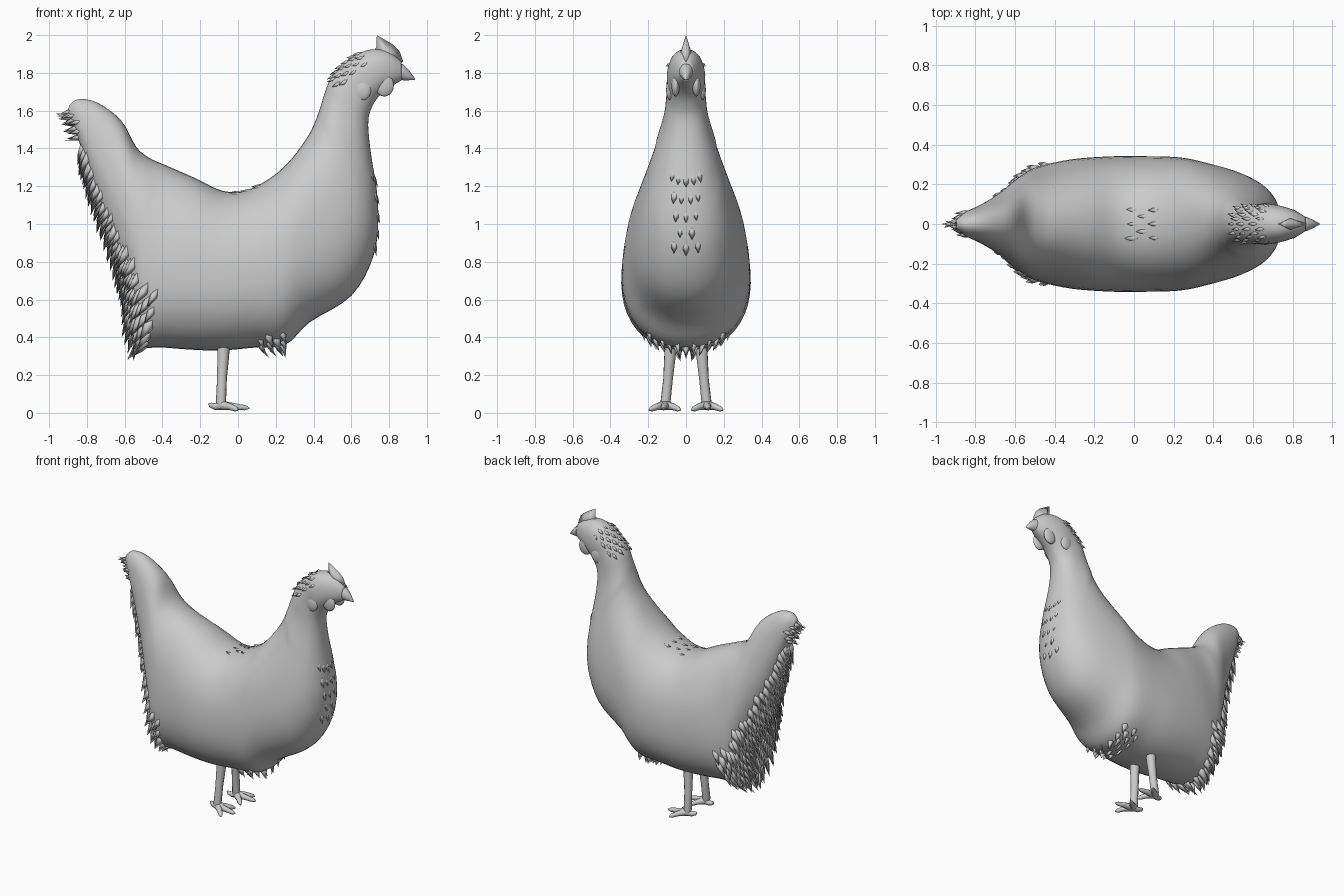
import bpy, bmesh, math, random
from mathutils import Vector

if "Cube" in bpy.data.objects:
    bpy.data.objects.remove(bpy.data.objects["Cube"])

random.seed(4)

# rings from tail to face: top x, top z, bottom x, bottom z, half width
RINGS = [
    (-.895, 1.625, -.90, 1.58, .02), (-.85, 1.66, -.85, 1.46, .06),
    (-.75, 1.645, -.795, 1.28, .095), (-.62, 1.55, -.725, 1.05, .15),
    (-.54, 1.41, -.64, .80, .22), (-.47, 1.35, -.59, .60, .26),
    (-.38, 1.31, -.545, .37, .29), (-.22, 1.24, -.38, .345, .325),
    (-.08, 1.175, -.12, .33, .34), (.05, 1.18, .08, .345, .34),
    (.18, 1.25, .25, .36, .335), (.27, 1.33, .38, .48, .315),
    (.34, 1.42, .60, .62, .27), (.39, 1.50, .72, .84, .22),
    (.43, 1.60, .742, 1.10, .165), (.455, 1.68, .70, 1.40, .12),
    (.49, 1.77, .69, 1.55, .105), (.55, 1.84, .715, 1.63, .10),
    (.63, 1.90, .75, 1.68, .10), (.72, 1.925, .80, 1.72, .085),
    (.80, 1.91, .84, 1.745, .062), (.865, 1.86, .865, 1.76, .036)]
LAST = len(RINGS) - 1


def ring(u):
    # smooth interpolation between rings
    i = max(0, min(int(u), LAST - 1))
    t = u - i
    a, b, c, d = (RINGS[max(0, min(LAST, i + k))] for k in (-1, 0, 1, 2))
    return [.5 * (2 * q + (r - p) * t + (2 * p - 5 * q + 4 * r - s) * t * t
                  + (3 * q - p - 3 * r + s) * t ** 3) for p, q, r, s in zip(a, b, c, d)]


def surf(u, th):
    # point on the body, th = 0 along the back and pi along the belly
    tx, tz, bx, bz, w = ring(u)
    f = lambda v: math.copysign(abs(v) ** .9, v)
    c, s = f(math.cos(th)), f(math.sin(th))
    k = .08 if u < 14 else 0
    return Vector(((tx + bx) / 2 + (tx - bx) / 2 * c, w * s * (1 - k * c),
                   (tz + bz) / 2 + (tz - bz) / 2 * c))


def normal(u, th):
    e = .02
    n = (surf(u + e, th) - surf(u - e, th)).cross(surf(u, th + e) - surf(u, th - e)).normalized()
    tx, tz, bx, bz, w = ring(u)
    out = surf(u, th) - Vector(((tx + bx) / 2, 0, (tz + bz) / 2))
    return n if n.dot(out) > 0 else -n


def finish(name, bm, smooth=True):
    bmesh.ops.recalc_face_normals(bm, faces=bm.faces)
    me = bpy.data.meshes.new(name)
    bm.to_mesh(me)
    bm.free()
    for p in me.polygons:
        p.use_smooth = smooth
    ob = bpy.data.objects.new(name, me)
    bpy.context.collection.objects.link(ob)
    return ob


# body, neck, tail and head as one loft
bm = bmesh.new()
SEG = 48
loops = []
for i in range(LAST * 4 + 1):
    loops.append([bm.verts.new(surf(i / 4, j * 2 * math.pi / SEG)) for j in range(SEG)])
for a, b in zip(loops, loops[1:]):
    for j in range(SEG):
        k = (j + 1) % SEG
        bm.faces.new((a[j], a[k], b[k], b[j]))
bm.faces.new(loops[0])
bm.faces.new(loops[-1])
finish("body", bm)


def feather(bm, u, th, direction, length, width, lift):
    # pointed ridged scale lying on the body
    p, n = surf(u, th), normal(u, th)
    d = Vector(direction)
    d = (d - n * d.dot(n) * .8).normalized()
    side = d.cross(n).normalized()
    base = p - n * .012
    pts = [base - d * length * .5, base + side * width, base - side * width,
           p + d * length * .15 + n * lift * .75, p + d * length * .65 + n * lift,
           base + d * length * .2]
    top, l, r, m, tip, low = [bm.verts.new(q) for q in pts]
    for f in ((top, l, m), (top, m, r), (l, tip, m), (r, m, tip),
              (l, low, tip), (r, tip, low), (top, low, l), (top, r, low)):
        bm.faces.new(f)


def patch(name, u0, u1, du, th0, spread, step, direction, length, width, lift):
    # staggered rows of feathers, mirrored left and right
    bm = bmesh.new()
    rows = int((u1 - u0) / du) + 1
    for i in range(rows):
        u = u0 + i * du
        sp = spread(u)
        cols = [0] if i % 2 == 0 else []
        t = step if i % 2 == 0 else step / 2
        while t <= sp:
            cols += [t, -t]
            t += step
        for t in cols:
            k = random.uniform(.85, 1.15)
            feather(bm, u, th0 + t, direction, length * k, width * k, lift * k)
    finish(name, bm)


# feathers on the rear, tail tip, chest, back, nape and belly
patch("rear_feathers", 1.4, 6.4, .2, math.pi, lambda u: .45 + .13 * u, .22,
      (-.5, 0, -.85), .13, .03, .03)
patch("tail_feathers", .1, 1.3, .25, math.pi, lambda u: 1.6, .5,
      (-1, 0, -.25), .09, .018, .012)
patch("chest_feathers", 13.2, 14.5, .32, math.pi, lambda u: .2 + .3 * (u - 13), .25,
      (0, 0, -1), .08, .028, .008)
patch("back_feathers", 8.7, 9.6, .4, 0, lambda u: .3, .2,
      (-1, 0, 0), .08, .025, .007)
patch("nape_feathers", 16.2, 18.4, .4, 0, lambda u: 1.2, .45,
      (-.8, 0, -.6), .06, .016, .012)
patch("belly_feathers", 9.2, 10.1, .25, math.pi, lambda u: .6, .22,
      (.3, 0, -1), .08, .025, .02)


def blade(name, outline, width):
    # flat-sided fin in the middle plane: thick centre line, pointed edge
    bm = bmesh.new()
    edge = [bm.verts.new((x, 0, z)) for x, z in outline]
    cx = sum(p[0] for p in outline) / len(outline)
    cz = sum(p[1] for p in outline) / len(outline)
    for s in (-1, 1):
        c = bm.verts.new((cx, s * width, cz - .015))
        for i in range(len(edge)):
            bm.faces.new((c, edge[i], edge[(i + 1) % len(edge)]))
    return finish(name, bm)


blade("comb", [(.70, 1.89), (.732, 1.935), (.735, 2.0), (.77, 1.98), (.82, 1.95),
               (.855, 1.915), (.875, 1.86), (.82, 1.83)], .03)

# beak: hooked tapered loft
bm = bmesh.new()
prev = None
for x, z, hz, hy in ((.84, 1.81, .048, .042), (.875, 1.803, .042, .034),
                     (.905, 1.788, .027, .02), (.937, 1.766, .003, .003)):
    cur = [bm.verts.new((x, hy * math.sin(a * math.pi / 6), z + hz * math.cos(a * math.pi / 6)))
           for a in range(12)]
    if prev:
        for j in range(12):
            bm.faces.new((prev[j], prev[(j + 1) % 12], cur[(j + 1) % 12], cur[j]))
    else:
        bm.faces.new(cur)
    prev = cur
bm.faces.new(prev)
finish("beak", bm)


def blob(name, loc, size):
    bpy.ops.mesh.primitive_uv_sphere_add(segments=20, ring_count=12, location=loc)
    ob = bpy.context.object
    ob.name = name
    ob.scale = size
    bpy.ops.object.shade_smooth()


def limb(name, pts):
    # tapered tube through (x, y, z, radius) points
    cu = bpy.data.curves.new(name, 'CURVE')
    cu.dimensions = '3D'
    cu.bevel_depth = 1
    cu.bevel_resolution = 3
    cu.use_fill_caps = True
    sp = cu.splines.new('POLY')
    sp.points.add(len(pts) - 1)
    for q, (x, y, z, r) in zip(sp.points, pts):
        q.co = (x, y, z, 1)
        q.radius = r
    sp.use_smooth = True
    bpy.context.collection.objects.link(bpy.data.objects.new(name, cu))


# paired parts: wattles, ear lobes, legs and toes
for s, tag in ((-1, "right"), (1, "left")):
    blob(tag + "_wattle", (.775, s * .055, 1.735), (.05, .022, .06))
    blob(tag + "_ear_lobe", (.66, s * .085, 1.71), (.045, .02, .055))
    limb(tag + "_leg", [(-.075, s * .08, .42, .036), (-.078, s * .085, .30, .031),
                        (-.085, s * .095, .18, .026), (-.09, s * .108, .06, .027),
                        (-.085, s * .11, .025, .024)])
    for toe, ex, ey, ez in (("middle", .06, .12, .025), ("outer", .0, .195, .015),
                            ("inner", .0, .03, .015), ("back", -.155, .095, .05)):
        mx, my = (-.085 + ex) / 2, (.11 + ey) / 2
        limb(f"{tag}_{toe}_toe", [(-.085, s * .11, .04, .026), (mx, s * my, .033, .018),
                                  (.3 * mx + .7 * ex, s * (.3 * my + .7 * ey), .6 * ez + .012, .014),
                                  (ex, s * ey, ez, .004)])
